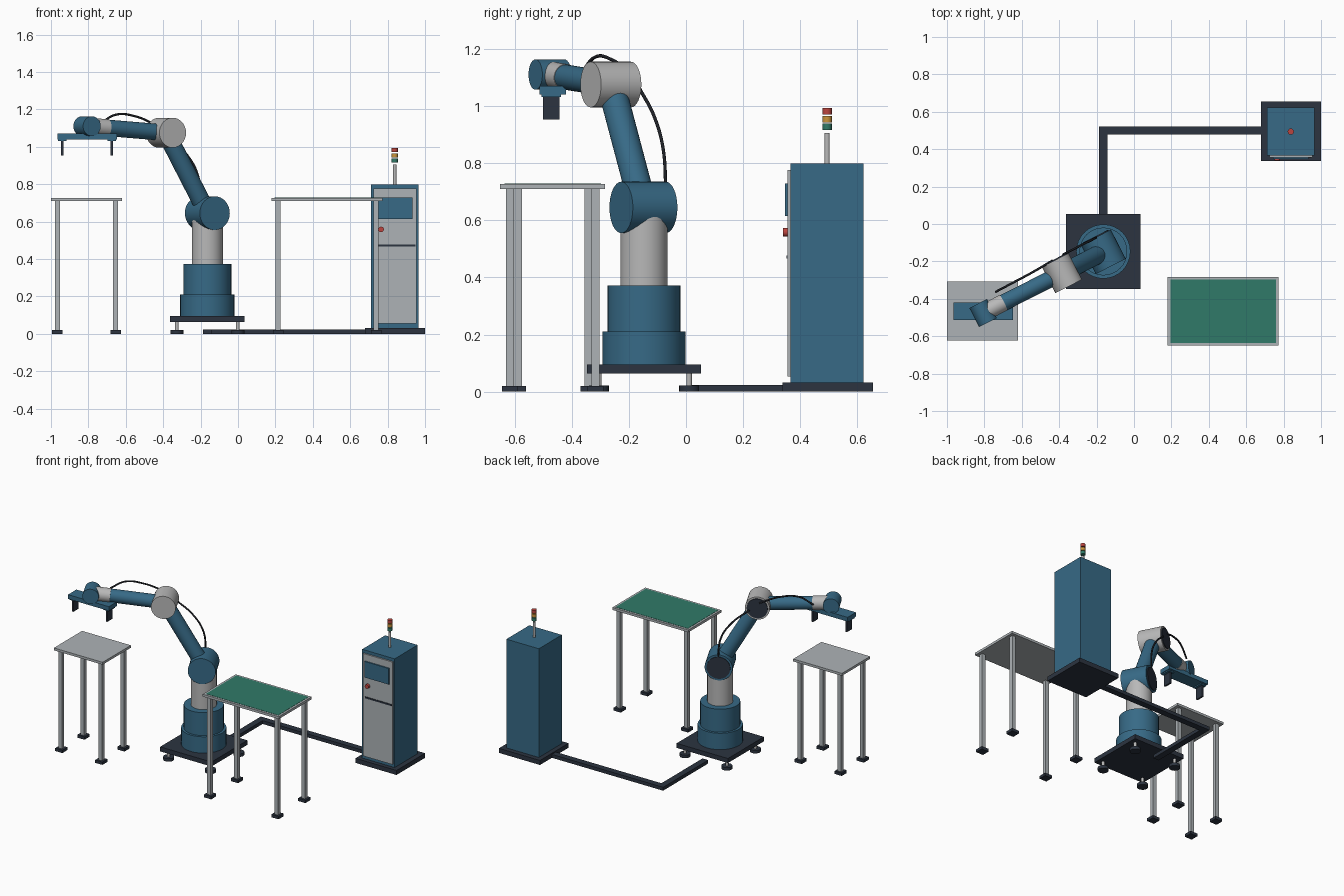
import bpy, math
from mathutils import Vector

if "Cube" in bpy.data.objects:
    bpy.data.objects.remove(bpy.data.objects["Cube"])


def material(name, r, g, b):
    m = bpy.data.materials.new(name)
    m.diffuse_color = (r, g, b, 1)
    m.use_nodes = True
    m.node_tree.nodes["Principled BSDF"].inputs["Base Color"].default_value = m.diffuse_color
    return m


BLUE = material("steel blue", 0.038, 0.144, 0.24)
LIGHT = material("light grey", 0.48, 0.48, 0.48)
GREY = material("table grey", 0.42, 0.45, 0.47)
DARK = material("dark slate", 0.025, 0.034, 0.051)
BLACK = material("cable black", 0.013, 0.015, 0.02)
GREEN = material("green", 0.03, 0.195, 0.138)
RED = material("red", 0.5, 0.06, 0.05)
AMBER = material("amber", 0.6, 0.3, 0.045)


def box(name, x0, x1, y0, y1, z0, z1, mat):
    """Axis-aligned box given by its limits."""
    bpy.ops.mesh.primitive_cube_add(
        size=1, location=((x0 + x1) / 2, (y0 + y1) / 2, (z0 + z1) / 2))
    ob = bpy.context.object
    ob.name = name
    ob.scale = (x1 - x0, y1 - y0, z1 - z0)
    bpy.ops.object.transform_apply(location=False, rotation=False, scale=True)
    ob.data.materials.append(mat)
    return ob


def rod(name, start, end, radius, mat, sides=32):
    """Smooth cylinder between two points."""
    start, end = Vector(start), Vector(end)
    axis = end - start
    bpy.ops.mesh.primitive_cylinder_add(
        vertices=sides, radius=radius, depth=axis.length,
        location=(start + end) / 2,
        rotation=axis.to_track_quat('Z', 'Y').to_euler())
    ob = bpy.context.object
    ob.name = name
    ob.data.materials.append(mat)
    bpy.ops.object.shade_smooth_by_angle(angle=math.radians(35))
    return ob


def cable(name, points, radius=0.006):
    """Round cable through the points."""
    cu = bpy.data.curves.new(name, 'CURVE')
    cu.dimensions = '3D'
    cu.bevel_depth = radius
    cu.bevel_resolution = 2
    cu.use_fill_caps = True
    sp = cu.splines.new('BEZIER')
    sp.bezier_points.add(len(points) - 1)
    for bp, p in zip(sp.bezier_points, points):
        bp.co = p
        bp.handle_left_type = bp.handle_right_type = 'AUTO'
    cu.materials.append(BLACK)
    ob = bpy.data.objects.new(name, cu)
    bpy.context.collection.objects.link(ob)


# Work tables
def table(name, x0, x1, y0, y1):
    box(name + "_top", x0, x1, y0, y1, 0.71, 0.727, GREY)
    inset, half, pad = 0.034, 0.0135, 0.028
    for i, x in enumerate((x0 + inset, x1 - inset)):
        for j, y in enumerate((y0 + inset, y1 - inset)):
            box(f"{name}_leg_{i}{j}", x - half, x + half, y - half, y + half, 0.02, 0.71, GREY)
            box(f"{name}_pad_{i}{j}", x - pad, x + pad, y - pad, y + pad, 0, 0.02, DARK)


table("left_table", -1.0, -0.62, -0.622, -0.308)
table("right_table", 0.18, 0.773, -0.65, -0.283)
box("work_mat", 0.195, 0.758, -0.635, -0.298, 0.726, 0.7285, GREEN)

# Control cabinet
box("cabinet_plinth", 0.68, 1.0, 0.337, 0.655, 0, 0.032, DARK)
box("cabinet_body", 0.712, 0.965, 0.366, 0.622, 0.032, 0.798, BLUE)
box("cabinet_door", 0.724, 0.955, 0.356, 0.366, 0.054, 0.776, GREY)
box("cabinet_screen", 0.743, 0.932, 0.347, 0.356, 0.615, 0.728, BLUE)
box("cabinet_slot", 0.743, 0.95, 0.352, 0.356, 0.466, 0.477, DARK)
rod("stop_button", (0.765, 0.356, 0.558), (0.765, 0.34, 0.558), 0.015, RED, 16)

# Signal lamp
rod("lamp_pole", (0.838, 0.494, 0.798), (0.838, 0.494, 0.905), 0.009, LIGHT, 16)
for name, z, mat in (("green_lamp", 0.916, GREEN), ("amber_lamp", 0.943, AMBER),
                     ("red_lamp", 0.971, RED)):
    rod(name, (0.838, 0.494, z), (0.838, 0.494, z + 0.022), 0.0165, mat, 20)

# Floor cable duct
box("duct_long", -0.187, 0.68, 0.478, 0.522, 0, 0.024, DARK)
box("duct_short", -0.187, -0.143, 0.02, 0.478, 0, 0.024, DARK)

# Robot base plate with levelling feet
CX, CY = -0.164, -0.147
box("base_plate", CX - 0.2, CX + 0.2, CY - 0.2, CY + 0.2, 0.063, 0.095, DARK)
for sx in (-1, 1):
    for sy in (-1, 1):
        x, y = CX + sx * 0.163, CY + sy * 0.158
        rod("foot_stem", (x, y, 0.02), (x, y, 0.065), 0.01, LIGHT, 12)
        rod("foot_disc", (x, y, 0), (x, y, 0.021), 0.035, DARK, 20)

# Pedestal and column
rod("pedestal_lower", (CX, CY, 0.095), (CX, CY, 0.21), 0.145, BLUE)
rod("pedestal_upper", (CX, CY, 0.21), (CX, CY, 0.372), 0.128, BLUE)
rod("column", (CX, CY, 0.372), (CX, CY, 0.63), 0.083, LIGHT)

# Arm joints lie across the direction the arm reaches
REACH = Vector((-0.89, -0.456, 0))
ACROSS = Vector((0.456, -0.89, 0))
SHOULDER = Vector((CX, CY - 0.002, 0.645))
ELBOW = Vector((-0.385, -0.263, 1.075))
WRIST = Vector((-0.807, -0.476, 1.11))


def joint(name, centre, radius, length, mat, cap=False):
    half = ACROSS * length / 2
    rod(name, centre - half, centre + half, radius, mat)
    if cap:
        rod(name + "_cap", centre - half, centre - half - ACROSS * 0.006, radius * 0.85, DARK)


joint("shoulder", SHOULDER, 0.09, 0.175, BLUE, True)
joint("elbow", ELBOW, 0.08, 0.158, LIGHT, True)
joint("wrist", WRIST, 0.053, 0.114, BLUE)

# Arm links
rod("upper_arm", SHOULDER, ELBOW, 0.049, BLUE)
collar = ELBOW.lerp(WRIST, 0.74)
rod("forearm", ELBOW, collar, 0.044, BLUE)
rod("wrist_collar", collar, ELBOW.lerp(WRIST, 0.94), 0.046, LIGHT)

# Gripper
box("gripper_bar", -0.966, -0.648, -0.513, -0.42, 1.04, 1.07, BLUE)
for x in (-0.94, -0.675):
    box("finger_slide", x - 0.022, x + 0.022, -0.505, -0.437, 1.032, 1.04, BLUE)
    box("finger", x - 0.006, x + 0.006, -0.5, -0.442, 0.952, 1.034, DARK)

# Cables along the rear side of the arm
cable("upper_cable", [(-0.74, -0.363, 1.12), (-0.655, -0.318, 1.171),
                      (-0.55, -0.262, 1.163), (-0.435, -0.195, 1.115)])
cable("lower_cable", [(-0.38, -0.163, 1.062), (-0.275, -0.11, 0.96),
                      (-0.215, -0.08, 0.85), (-0.2, -0.07, 0.70)])
